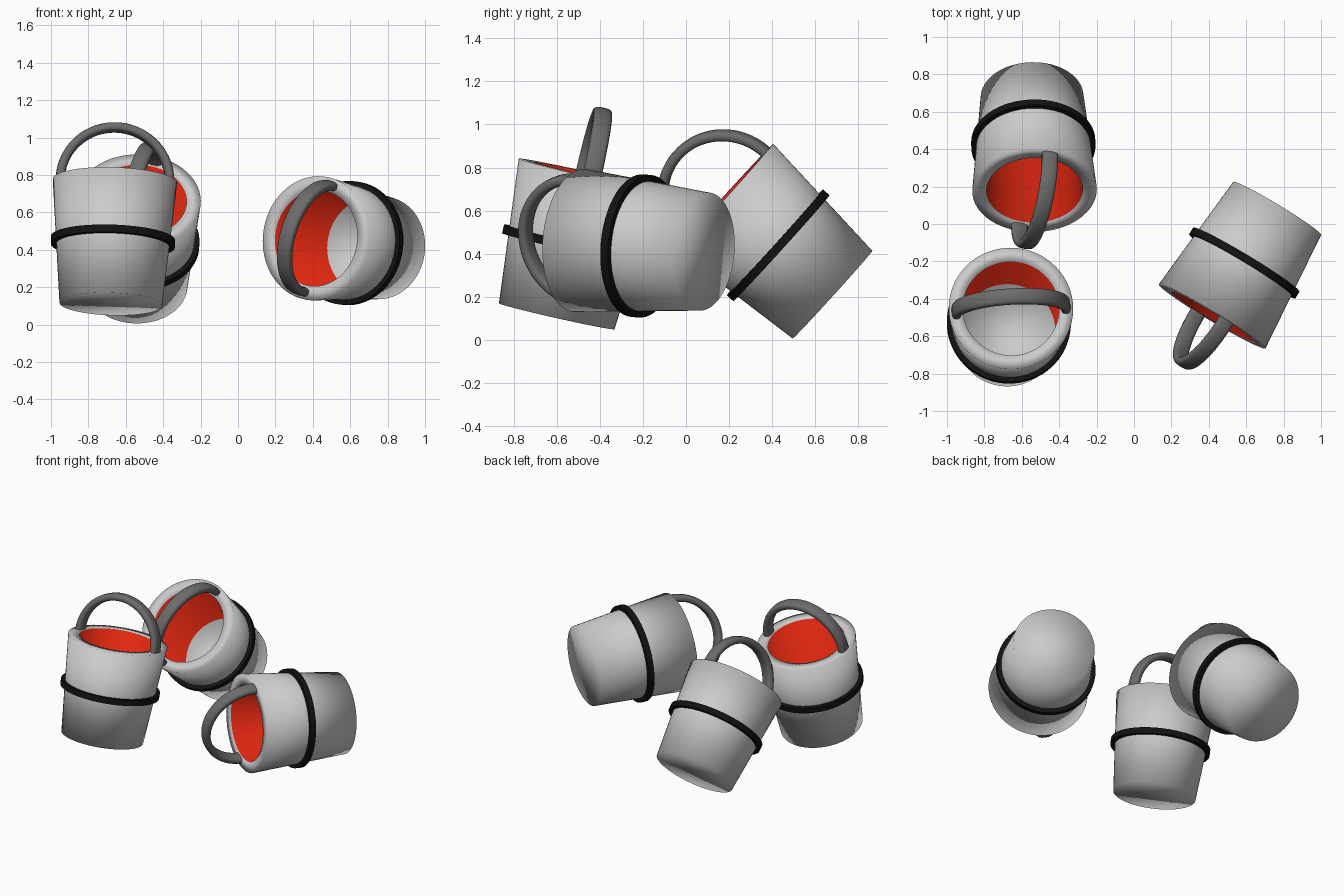
import bpy, bmesh, math
from mathutils import Vector, Matrix

if "Cube" in bpy.data.objects:
    bpy.data.objects.remove(bpy.data.objects["Cube"])

H = 0.675        # bucket height
SEG = 64


def material(name, color):
    m = bpy.data.materials.new(name)
    m.diffuse_color = color
    m.use_nodes = True
    m.node_tree.nodes["Principled BSDF"].inputs["Base Color"].default_value = m.diffuse_color
    return m


RED = material("red_lining", (0.75, 0.02, 0.005, 1))
BLACK = material("black_band", (0.006, 0.006, 0.006, 1))
DARK = material("dark_handle", (0.15, 0.15, 0.15, 1))


def lathe(bm, profile, closed=False):
    """Revolve (radius, z) points about z; returns one list of faces per segment."""
    rings = [[bm.verts.new((r * math.cos(2 * math.pi * i / SEG),
                            r * math.sin(2 * math.pi * i / SEG), z))
              for i in range(SEG)] for r, z in profile]
    bands = []
    for k in range(len(rings) if closed else len(rings) - 1):
        a, b = rings[k], rings[(k + 1) % len(rings)]
        bands.append([bm.faces.new((a[i], a[(i + 1) % SEG], b[(i + 1) % SEG], b[i]))
                      for i in range(SEG)])
    return rings, bands


def finish(bm, name, mats, matrix, angle=None):
    bmesh.ops.recalc_face_normals(bm, faces=bm.faces)
    me = bpy.data.meshes.new(name)
    bm.to_mesh(me)
    bm.free()
    for m in mats:
        me.materials.append(m)
    ob = bpy.data.objects.new(name, me)
    bpy.context.collection.objects.link(ob)
    ob.matrix_world = matrix
    bpy.context.view_layer.objects.active = ob
    bpy.ops.object.select_all(action='DESELECT')
    ob.select_set(True)
    if angle is None:
        bpy.ops.object.shade_smooth()
    else:
        bpy.ops.object.shade_smooth_by_angle(angle=math.radians(angle))


def bucket(tag, bottom, rim, handle_dir):
    # local z runs bottom -> rim, local x runs between the handle ends
    z = (Vector(rim) - Vector(bottom)).normalized()
    x = Vector(handle_dir)
    x = (x - z * x.dot(z)).normalized()
    y = z.cross(x)
    mat = Matrix.Translation(bottom) @ Matrix((x, y, z)).transposed().to_4x4()

    # tapered shell with thick lip, red inner wall and grey floor
    bm = bmesh.new()
    rings, bands = lathe(bm, [(0.275, 0), (0.333, H), (0.257, H), (0.255, 0.2 * H)])
    bm.faces.new(rings[0][::-1])
    bm.faces.new(rings[-1])
    for f in bands[2]:
        f.material_index = 1
    finish(bm, "bucket_body_" + tag, [None, RED], mat)

    # black band around the middle
    bm = bmesh.new()
    m = 0.505 * H
    lathe(bm, [(0.295, m - 0.02), (0.332, m - 0.02), (0.332, m + 0.02), (0.295, m + 0.02)], True)
    finish(bm, "bucket_band_" + tag, [BLACK], mat, 40)

    # half-ring handle with a flattened, rounded section
    bm = bmesh.new()
    n, steps, R = 16, 40, 0.293
    loops = []
    for s in range(steps + 1):
        a = math.pi * s / steps
        loop = []
        for k in range(n):
            t = 2 * math.pi * k / n
            c, d = math.cos(t), math.sin(t)
            r = R + 0.025 * math.copysign(abs(c) ** 0.7, c)
            w = 0.044 * math.copysign(abs(d) ** 0.7, d)
            loop.append(bm.verts.new((r * math.cos(a), w, H + r * math.sin(a))))
        loops.append(loop)
    for p, q in zip(loops, loops[1:]):
        for k in range(n):
            bm.faces.new((p[k], p[(k + 1) % n], q[(k + 1) % n], q[k]))
    bm.faces.new(loops[0])
    bm.faces.new(loops[-1])
    finish(bm, "bucket_handle_" + tag, [DARK], mat, 50)


# three tumbled buckets
bucket("front", (-0.68, -0.60, 0.11), (-0.658, -0.453, 0.763), (1, 0.06, 0))
bucket("back", (-0.545, 0.68, 0.21), (-0.532, 0.187, 0.658), (0.28, 0.643, 0.713))
bucket("side", (0.765, 0.083, 0.41), (0.415, -0.498, 0.462), (0.22, -0.134, 0.966))
